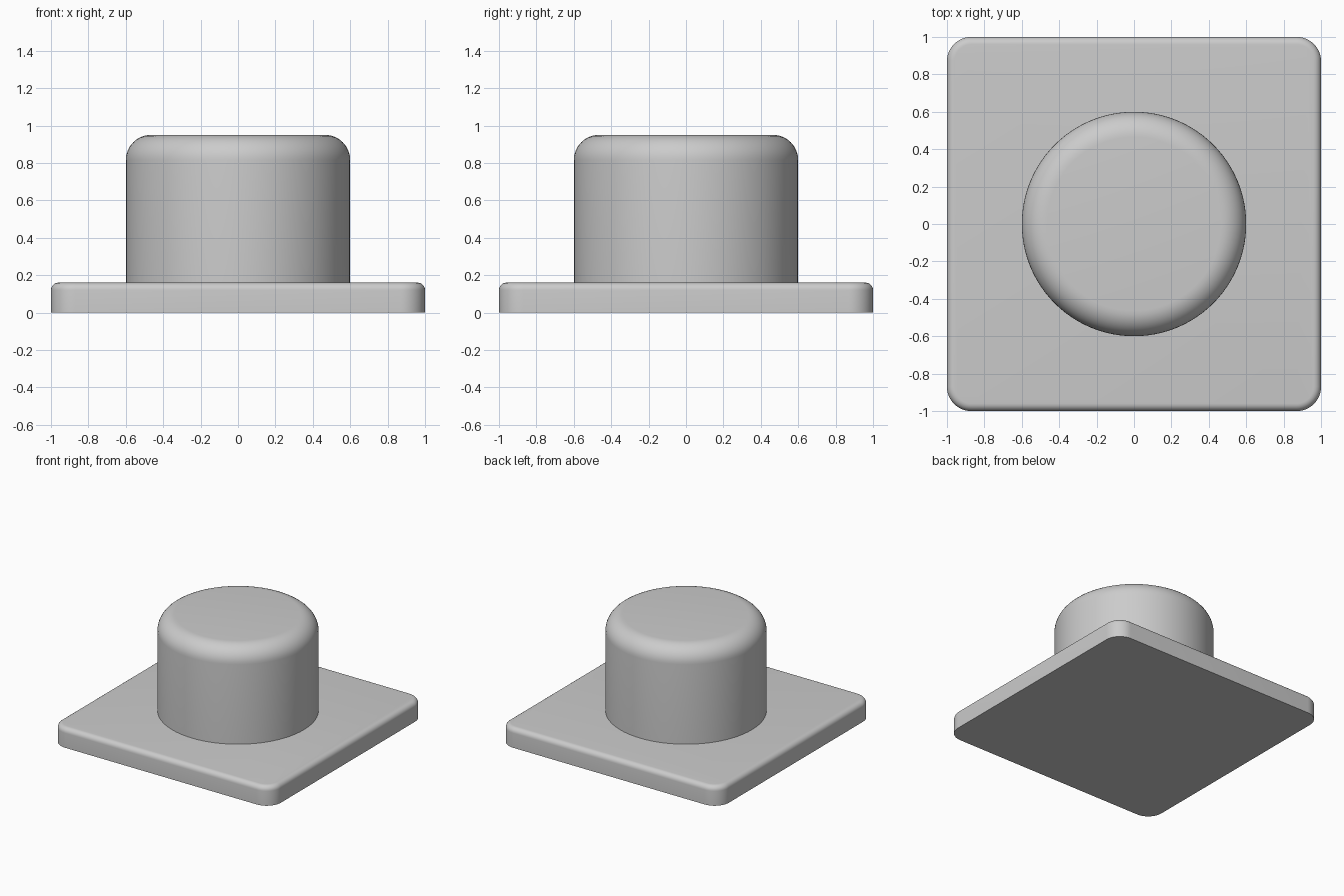
import bpy
import bmesh
import math

default = bpy.data.objects.get("Cube")
if default:
    bpy.data.objects.remove(default, do_unlink=True)

grey = bpy.data.materials.new("light grey")
grey.use_nodes = True
grey.diffuse_color = (0.6, 0.6, 0.6, 1)
grey.node_tree.nodes["Principled BSDF"].inputs["Base Color"].default_value = (0.6, 0.6, 0.6, 1)


def round_edges(bm, edges, radius, segments):
    bmesh.ops.bevel(bm, geom=edges, offset=radius, offset_type='OFFSET',
                    segments=segments, profile=0.5, affect='EDGES', clamp_overlap=True)


def top_rim(bm):
    # Edges between the flat top and the side walls
    top = max(v.co.z for v in bm.verts)
    return [e for e in bm.edges if all(abs(v.co.z - top) < 1e-4 for v in e.verts)]


def finish(bm, name):
    bmesh.ops.recalc_face_normals(bm, faces=bm.faces)
    mesh = bpy.data.meshes.new(name)
    bm.to_mesh(mesh)
    bm.free()
    mesh.materials.append(grey)
    obj = bpy.data.objects.new(name, mesh)
    bpy.context.collection.objects.link(obj)
    bpy.ops.object.select_all(action='DESELECT')
    obj.select_set(True)
    bpy.context.view_layer.objects.active = obj
    bpy.ops.object.shade_smooth_by_angle(angle=math.radians(30))
    return obj


# Square base plate with rounded corners and a softened top edge
plate_height = 0.16
bm = bmesh.new()
bmesh.ops.create_cube(bm, size=2)
bmesh.ops.scale(bm, vec=(1, 1, plate_height / 2), verts=bm.verts)
bmesh.ops.translate(bm, vec=(0, 0, plate_height / 2), verts=bm.verts)
uprights = [e for e in bm.edges if abs(e.verts[0].co.z - e.verts[1].co.z) > 0.1]
round_edges(bm, uprights, 0.13, 12)
round_edges(bm, top_rim(bm), 0.04, 6)
finish(bm, "base_plate")

# Round boss with a large fillet, sunk slightly into the plate
boss_bottom, boss_top = plate_height - 0.01, 0.95
bm = bmesh.new()
bmesh.ops.create_cone(bm, cap_ends=True, segments=96, radius1=0.6, radius2=0.6,
                      depth=boss_top - boss_bottom)
bmesh.ops.translate(bm, vec=(0, 0, (boss_bottom + boss_top) / 2), verts=bm.verts)
round_edges(bm, top_rim(bm), 0.135, 10)
finish(bm, "round_boss")
